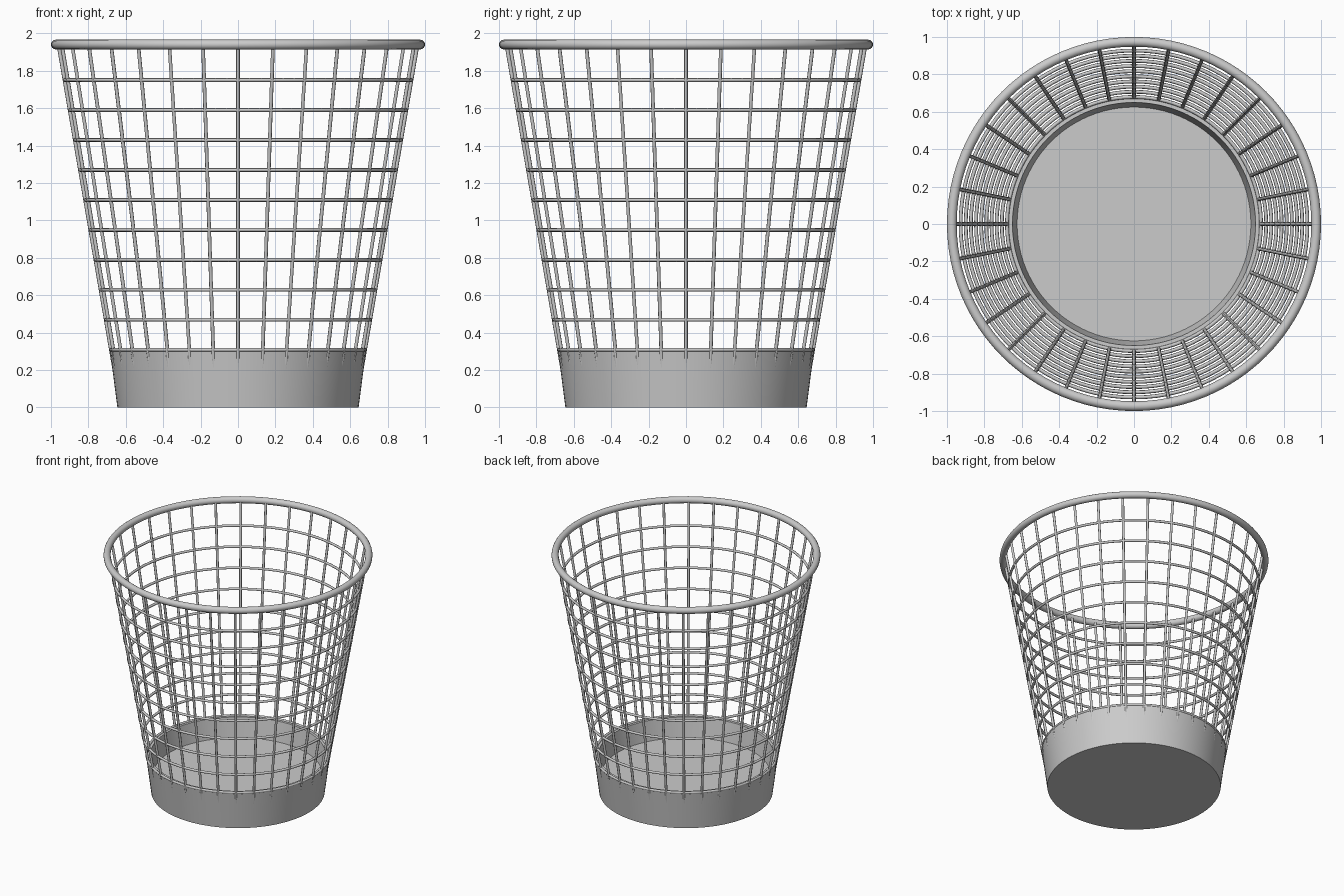
import bpy, bmesh, math

if "Cube" in bpy.data.objects:
    bpy.data.objects.remove(bpy.data.objects["Cube"])

WIRES = 32        # upright wires
WIRE_R = 0.010


def wall(z):
    """Radius of the wire cone at height z."""
    return 0.6264 + 0.172 * z


def smooth(ob, angle=40):
    bpy.ops.object.select_all(action='DESELECT')
    ob.select_set(True)
    bpy.context.view_layer.objects.active = ob
    bpy.ops.object.shade_smooth_by_angle(angle=math.radians(angle))


def ring(name, radius, minor, z, sides):
    bpy.ops.mesh.primitive_torus_add(major_radius=radius, minor_radius=minor,
                                     major_segments=96, minor_segments=sides,
                                     location=(0, 0, z))
    ob = bpy.context.object
    ob.name = name
    smooth(ob, 60)
    return ob


def lathe(name, profile, segs=96):
    """Spin an (r, z) profile and cap both ends."""
    bm = bmesh.new()
    loops = []
    for r, z in profile:
        loops.append([bm.verts.new((r * math.cos(2 * math.pi * i / segs),
                                    r * math.sin(2 * math.pi * i / segs), z))
                      for i in range(segs)])
    for a, b in zip(loops, loops[1:]):
        for i in range(segs):
            j = (i + 1) % segs
            bm.faces.new((a[i], a[j], b[j], b[i]))
    bm.faces.new(loops[0])
    bm.faces.new(loops[-1])
    bmesh.ops.recalc_face_normals(bm, faces=bm.faces)
    me = bpy.data.meshes.new(name)
    bm.to_mesh(me)
    bm.free()
    ob = bpy.data.objects.new(name, me)
    bpy.context.collection.objects.link(ob)
    smooth(ob)
    return ob


# Solid cup at the bottom, with a raised floor inside
lathe("base_cup", [(0.645, 0), (0.685, 0.308), (0.65, 0.308), (0.625, 0.15)])

# Thick top rim
ring("top_rim", 0.974, 0.026, 1.94, 16)

# Horizontal hoops
for i in range(10):
    z = 0.308 + i * 0.1602
    ring(f"hoop_{i + 1}", wall(z), WIRE_R, z, 8)

# Upright wires, sunk into the cup below and the rim above
z0, z1 = 0.20, 1.935
r0, r1 = wall(z0), wall(z1)
length = math.hypot(r1 - r0, z1 - z0)
tilt = math.atan2(r1 - r0, z1 - z0)
for i in range(WIRES):
    a = 2 * math.pi * i / WIRES
    rm = (r0 + r1) / 2
    bpy.ops.mesh.primitive_cylinder_add(vertices=8, radius=WIRE_R, depth=length,
                                        location=(rm * math.cos(a), rm * math.sin(a), (z0 + z1) / 2),
                                        rotation=(0, tilt, a))
    ob = bpy.context.object
    ob.name = f"upright_wire_{i + 1}"
    smooth(ob, 60)
